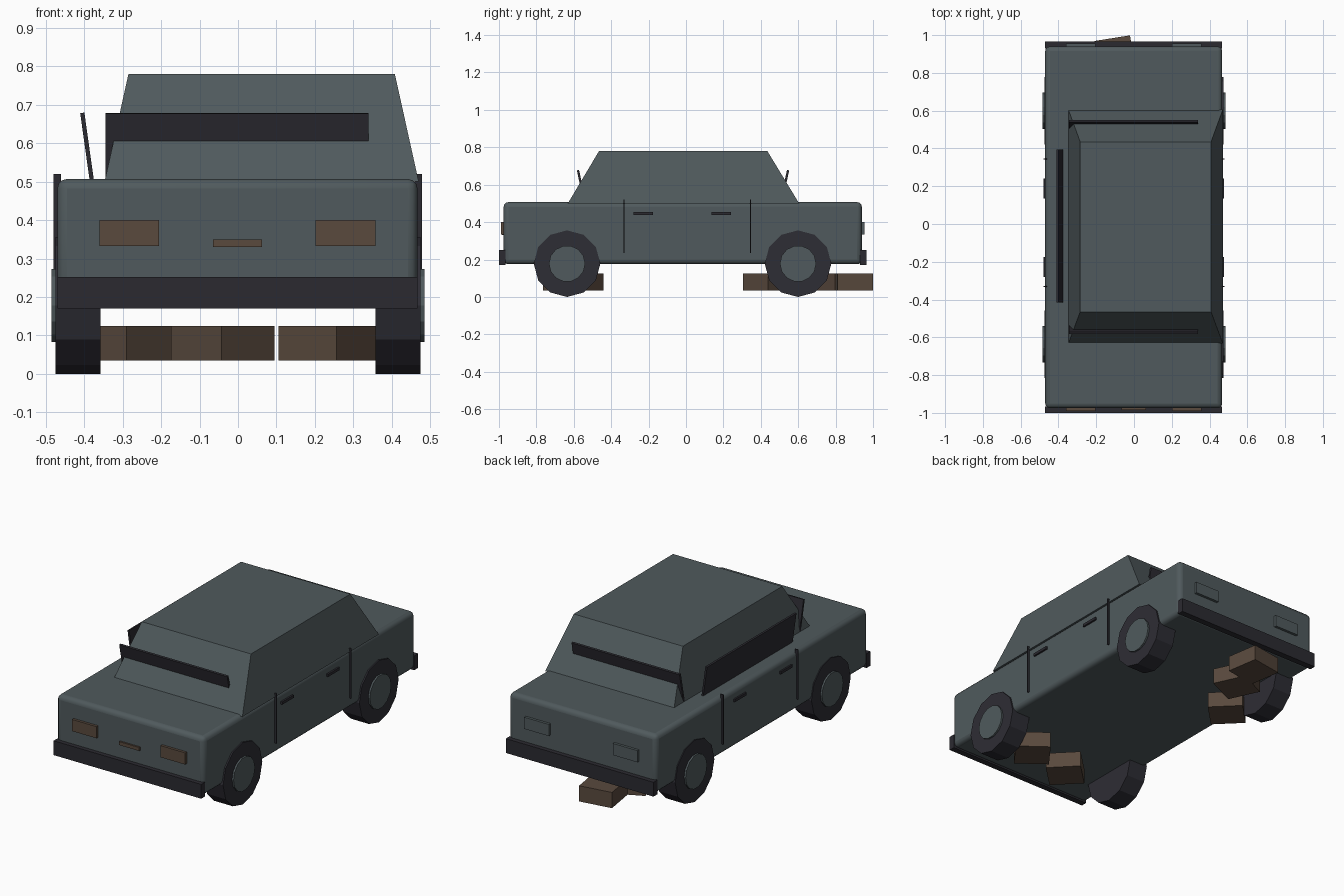
import bpy, bmesh
from math import radians, pi
from mathutils import Matrix, Vector

old = bpy.data.objects.get("Cube")
if old:
    bpy.data.objects.remove(old, do_unlink=True)


def material(name, r, g, b):
    m = bpy.data.materials.new(name)
    m.use_nodes = True
    m.diffuse_color = (r, g, b, 1)
    m.node_tree.nodes["Principled BSDF"].inputs["Base Color"].default_value = (r, g, b, 1)
    return m


PAINT = material("grey_green_paint", 0.08, 0.102, 0.109)
BLACK = material("dark_trim", 0.024, 0.023, 0.03)
RUBBER = material("tyre_rubber", 0.027, 0.026, 0.035)
BROWN = material("brown", 0.1, 0.067, 0.047)


def finish(name, bm, mat):
    mesh = bpy.data.meshes.new(name)
    bm.to_mesh(mesh)
    bm.free()
    mesh.materials.append(mat)
    ob = bpy.data.objects.new(name, mesh)
    bpy.context.collection.objects.link(ob)
    return ob


def box(name, x, y, z, mat, turn=(0, 0, 0)):
    """Box from (min, max) ranges, turned in degrees about its centre."""
    bm = bmesh.new()
    bmesh.ops.create_cube(bm, size=1)
    bmesh.ops.scale(bm, verts=bm.verts, vec=(x[1] - x[0], y[1] - y[0], z[1] - z[0]))
    ob = finish(name, bm, mat)
    ob.location = (sum(x) / 2, sum(y) / 2, sum(z) / 2)
    ob.rotation_euler = [radians(a) for a in turn]
    return ob


def disc(name, x0, x1, y, z, radius, sides, mat):
    """Cylinder lying along x."""
    bm = bmesh.new()
    bmesh.ops.create_cone(bm, cap_ends=True, segments=sides, radius1=radius,
                          radius2=radius, depth=abs(x1 - x0),
                          matrix=Matrix.Rotation(pi / 2, 4, 'Y'))
    ob = finish(name, bm, mat)
    ob.location = ((x0 + x1) / 2, y, z)
    return ob


# Main body with softened edges
body = box("body", (-0.47, 0.467), (-0.975, 0.94), (0.175, 0.507), PAINT)
bevel = body.modifiers.new("soft_edges", 'BEVEL')
bevel.width = 0.025
bevel.segments = 3
bpy.ops.object.select_all(action='DESELECT')
body.select_set(True)
bpy.context.view_layer.objects.active = body
bpy.ops.object.shade_smooth_by_angle(angle=radians(40))

# Tapered cabin, set off towards one side
bm = bmesh.new()
rings = []
for x0, x1, y0, y1, z in ((-0.347, 0.47, -0.632, 0.605, 0.5),
                          (-0.285, 0.408, -0.465, 0.435, 0.78)):
    rings.append([bm.verts.new(p) for p in
                  ((x0, y0, z), (x1, y0, z), (x1, y1, z), (x0, y1, z))])
low, high = rings
bm.faces.new(low[::-1])
bm.faces.new(high)
for i in range(4):
    j = (i + 1) % 4
    bm.faces.new((low[i], low[j], high[j], high[i]))
finish("cabin", bm, PAINT)

# Dark window panels that lean outwards
box("windscreen", (-0.345, 0.34), (-0.565, -0.553), (0.5, 0.68), BLACK, (12, 0, 0))
box("rear_window", (-0.345, 0.34), (0.521, 0.533), (0.5, 0.68), BLACK, (-12, 0, 0))
box("side_window", (-0.398, -0.387), (-0.415, 0.395), (0.5, 0.68), BLACK, (0, -8, 0))

# Bumpers
box("front_bumper", (-0.47, 0.467), (-1.0, -0.965), (0.17, 0.252), BLACK)
box("rear_bumper", (-0.47, 0.467), (0.93, 0.966), (0.17, 0.252), BLACK)

# Lights and grille
for side, x in (("right", (-0.36, -0.205)), ("left", (0.202, 0.358))):
    box(side + "_headlight", x, (-0.99, -0.97), (0.333, 0.4), BROWN)
    box(side + "_tail_light", x, (0.93, 0.955), (0.333, 0.4), PAINT)
box("grille", (-0.065, 0.063), (-0.985, -0.97), (0.33, 0.35), BROWN)

# Door seams, handles and wheels on both sides
for side, s in (("right", -1), ("left", 1)):
    def span(a, b):
        return tuple(sorted((s * a - 0.001, s * b - 0.001)))

    for n, y in (("front", -0.331), ("rear", 0.345)):
        box(f"{side}_{n}_door_seam", span(0.46, 0.479), (y - 0.003, y + 0.003),
            (0.235, 0.52), BLACK)
    for n, y in (("front", -0.228), ("rear", 0.188)):
        box(f"{side}_{n}_handle", span(0.46, 0.478), (y - 0.052, y + 0.052),
            (0.437, 0.453), BLACK)
    for n, y in (("front", -0.636), ("rear", 0.599)):
        disc(f"{side}_{n}_tyre", s * 0.357, s * 0.475, y, 0.178, 0.178, 12, RUBBER)
        disc(f"{side}_{n}_hub", s * 0.44, s * 0.485, y, 0.178, 0.097, 14, PAINT)

# Loose bricks lying under the car: centre x, centre y, turn
bricks = ((-0.04, -0.63, 44), (0.238, -0.575, -37), (-0.29, 0.438, 45),
          (-0.14, 0.70, 25), (-0.1, 0.89, 9))
for i, (x, y, turn) in enumerate(bricks):
    box(f"brick_{i + 1}", (x - 0.095, x + 0.095), (y - 0.095, y + 0.095),
        (0.035, 0.125), BROWN, (0, 0, turn))
